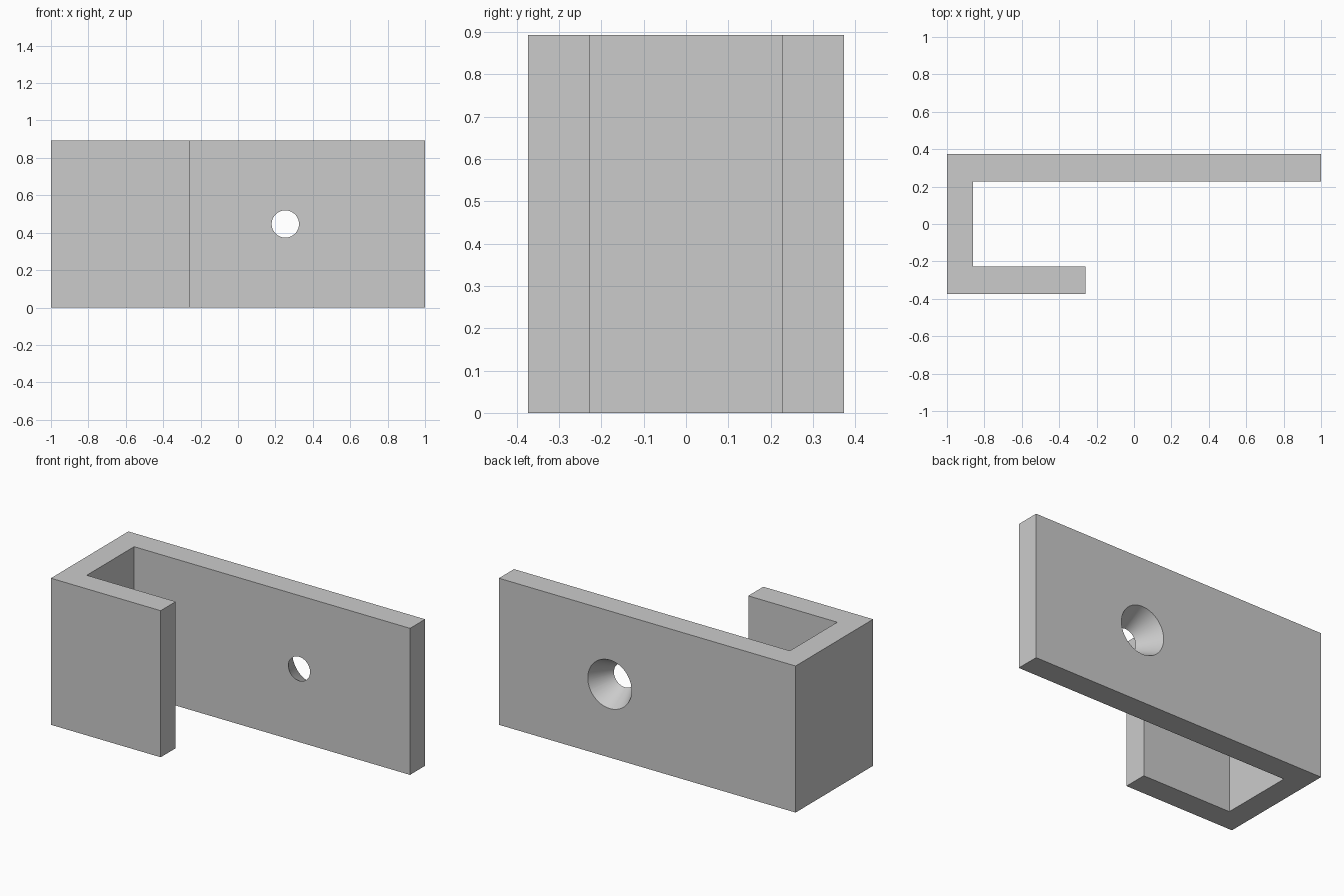
import bpy, bmesh, math
from mathutils import Matrix, Vector

if "Cube" in bpy.data.objects:
    bpy.data.objects.remove(bpy.data.objects["Cube"])

HEIGHT = 0.893
PROFILE = [(-1, -0.373), (-0.26, -0.373), (-0.26, -0.228), (-0.86, -0.228),
           (-0.86, 0.228), (1, 0.228), (1, 0.373), (-1, 0.373)]


def make_object(name, bm):
    mesh = bpy.data.meshes.new(name)
    bm.to_mesh(mesh)
    bm.free()
    obj = bpy.data.objects.new(name, mesh)
    bpy.context.collection.objects.link(obj)
    return obj


# J-shaped bracket: extruded profile
bm = bmesh.new()
base = bm.faces.new([bm.verts.new((x, y, 0)) for x, y in PROFILE])
top = bmesh.ops.extrude_face_region(bm, geom=[base])["geom"]
bmesh.ops.translate(bm, vec=(0, 0, HEIGHT),
                    verts=[v for v in top if isinstance(v, bmesh.types.BMVert)])
bmesh.ops.recalc_face_normals(bm, faces=bm.faces)
bracket = make_object("hook_bracket", bm)

# Tapered screw hole: narrow at the inner face, wide at the back face
R_IN, R_OUT, Y_IN, Y_OUT, EXTRA = 0.073, 0.148, 0.228, 0.373, 0.02
slope = (R_OUT - R_IN) / (Y_OUT - Y_IN)
bm = bmesh.new()
bmesh.ops.create_cone(
    bm, cap_ends=True, segments=64,
    radius1=R_IN - slope * EXTRA, radius2=R_OUT + slope * EXTRA,
    depth=Y_OUT - Y_IN + 2 * EXTRA,
    matrix=Matrix.Translation(Vector((0.253, (Y_IN + Y_OUT) / 2, HEIGHT / 2)))
    @ Matrix.Rotation(-math.pi / 2, 4, 'X'))
cutter = make_object("screw_hole_cutter", bm)
cutter.hide_render = True
cutter.hide_set(True)

cut = bracket.modifiers.new("screw_hole", 'BOOLEAN')
cut.operation = 'DIFFERENCE'
cut.solver = 'EXACT'
cut.object = cutter

# Apply the cut, then smooth only the hole wall
bpy.context.view_layer.objects.active = bracket
bracket.select_set(True)
bpy.ops.object.modifier_apply(modifier=cut.name)
bpy.data.objects.remove(cutter, do_unlink=True)
bpy.ops.object.shade_smooth_by_angle(angle=math.radians(30))
